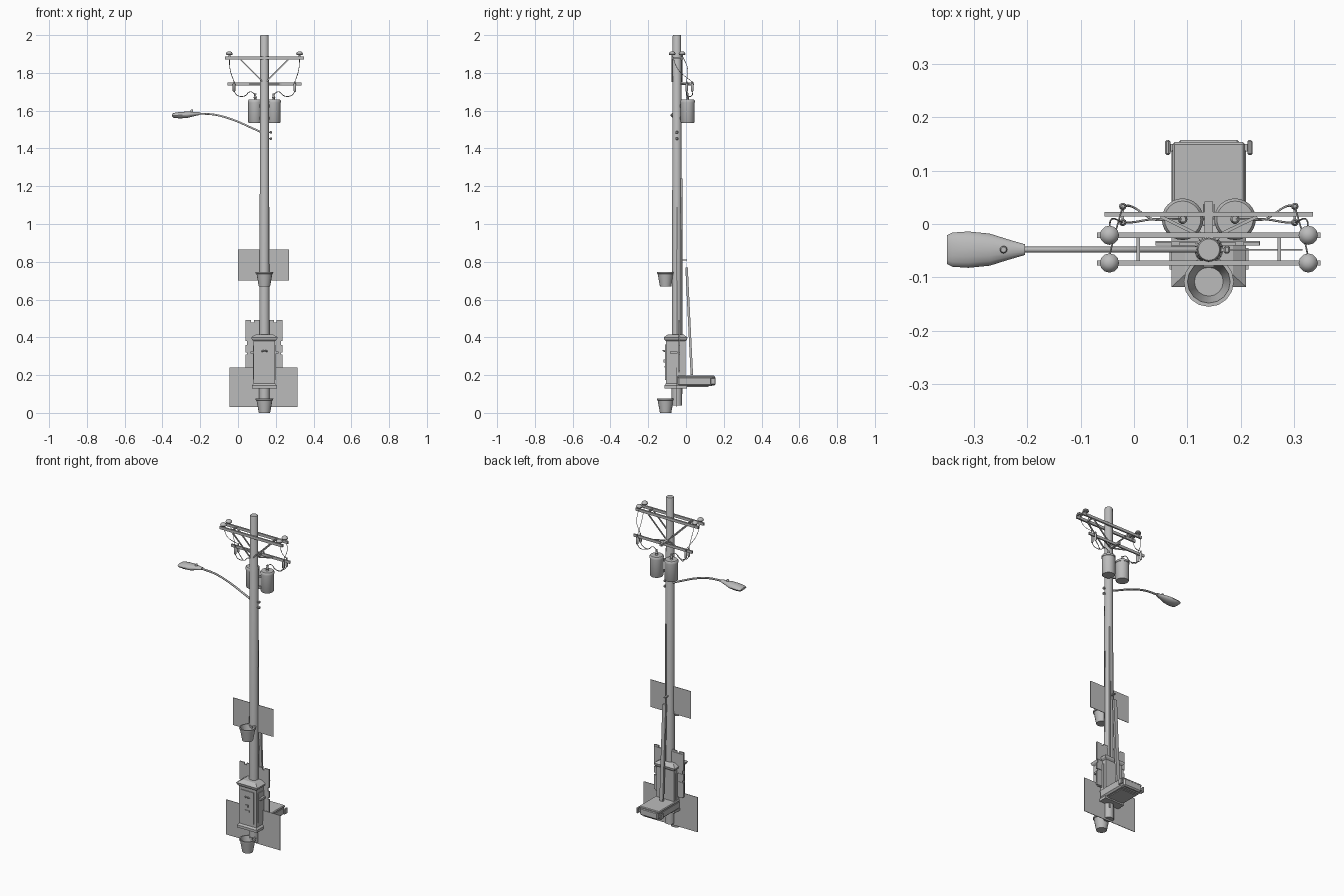
import bpy, bmesh, math
from mathutils import Vector, Matrix

if "Cube" in bpy.data.objects:
    bpy.data.objects.remove(bpy.data.objects["Cube"])

grey = bpy.data.materials.new("plain_grey")
grey.use_nodes = True
COLOUR = (0.5, 0.5, 0.5, 1)
grey.diffuse_color = COLOUR
grey.node_tree.nodes["Principled BSDF"].inputs["Base Color"].default_value = COLOUR

PX, PY = 0.14, -0.048      # pole axis
SIDES = (-1, 1)


def finish(name, bm, smooth=False):
    bmesh.ops.recalc_face_normals(bm, faces=bm.faces)
    me = bpy.data.meshes.new(name)
    bm.to_mesh(me)
    bm.free()
    me.materials.append(grey)
    ob = bpy.data.objects.new(name, me)
    bpy.context.collection.objects.link(ob)
    if smooth:
        bpy.ops.object.select_all(action='DESELECT')
        ob.select_set(True)
        bpy.context.view_layer.objects.active = ob
        bpy.ops.object.shade_smooth_by_angle(angle=math.radians(40))
    return ob


def box(name, centre, size, bevel=0):
    bm = bmesh.new()
    bmesh.ops.create_cube(bm, size=1, matrix=Matrix.Translation(centre) @ Matrix.Diagonal((*size, 1)))
    if bevel:
        bmesh.ops.bevel(bm, geom=bm.edges[:], offset=bevel, segments=1, affect='EDGES')
    return finish(name, bm)


def bar(name, a, b, width, depth):
    """Rectangular bar between two points."""
    a, b = Vector(a), Vector(b)
    d = b - a
    rot = d.to_track_quat('Z', 'Y').to_matrix().to_4x4()
    bm = bmesh.new()
    bmesh.ops.create_cube(bm, size=1, matrix=Matrix.Translation((a + b) / 2) @ rot
                          @ Matrix.Diagonal((width, depth, d.length, 1)))
    return finish(name, bm)


def loft(name, rings, smooth=True):
    """Skin rings of equal point count, capping both ends."""
    bm = bmesh.new()
    loops = [[bm.verts.new(p) for p in ring] for ring in rings]
    n = len(loops[0])
    for lo, hi in zip(loops, loops[1:]):
        for i in range(n):
            j = (i + 1) % n
            bm.faces.new((lo[i], lo[j], hi[j], hi[i]))
    bm.faces.new(loops[0])
    bm.faces.new(loops[-1])
    return finish(name, bm, smooth)


def turned(name, x, y, profile, n=20):
    """Lathe a (radius, z) profile about a vertical axis."""
    angles = [2 * math.pi * i / n for i in range(n)]
    return loft(name, [[(x + r * math.cos(t), y + r * math.sin(t), z) for t in angles]
                       for r, z in profile])


def tube(name, points, radius, smooth_path=True):
    cu = bpy.data.curves.new(name, 'CURVE')
    cu.dimensions = '3D'
    cu.bevel_depth, cu.bevel_resolution, cu.resolution_u = radius, 1, 6
    cu.use_fill_caps = True
    sp = cu.splines.new('BEZIER')
    sp.bezier_points.add(len(points) - 1)
    for bp, p in zip(sp.bezier_points, points):
        bp.co = p
        bp.handle_left_type = bp.handle_right_type = 'AUTO' if smooth_path else 'VECTOR'
    cu.materials.append(grey)
    ob = bpy.data.objects.new(name, cu)
    bpy.context.collection.objects.link(ob)
    bpy.ops.object.select_all(action='DESELECT')
    ob.select_set(True)
    bpy.context.view_layer.objects.active = ob
    bpy.ops.object.convert(target='MESH')
    return ob


# Main pole, conduit and leaning plank
turned("pole", PX, PY, [(0.028, 0.04), (0.0225, 1.995), (0.02, 2)], 24)
tube("conduit", [(PX + 0.012, -0.022, 0.1), (PX + 0.012, -0.024, 1.24)], 0.005, False)
tube("side_cable", [(PX + 0.024, PY, 0.4), (PX + 0.024, PY, 1.09)], 0.004, False)
bar("leaning_plank", (PX, 0.031, 0.2), (PX, 0.003, 0.77), 0.022, 0.013)
box("plank_hook", (PX, -0.012, 0.81), (0.012, 0.035, 0.006))

# Upper double crossarm with spacers and insulators
for k, y in enumerate((-0.021, -0.073)):
    box(f"upper_crossarm_{k}", (PX, y, 1.88), (0.418, 0.01, 0.016))
    for s in SIDES:
        x = PX + s * 0.186
        turned(f"insulator_{k}_{s}", x, y, [(0.005, 1.885), (0.005, 1.896), (0.016, 1.896), (0.018, 1.901),
                                            (0.014, 1.909), (0.006, 1.914)], 12)
        bar(f"arm_brace_{k}_{s}", (PX + s * 0.13, y, 1.875), (PX + s * 0.01, y, 1.755), 0.006, 0.006)
for s in SIDES:
    box(f"arm_spacer_{s}", (PX + s * 0.132, -0.047, 1.88), (0.007, 0.05, 0.008))

# Lower crossarm with fuse holders
box("lower_crossarm", (PX, 0.018, 1.742), (0.39, 0.008, 0.016))
box("lower_arm_mount", (PX, 0.0, 1.742), (0.016, 0.085, 0.014))
for s in SIDES:
    bar(f"lower_brace_{s}", (PX + s * 0.09, 0.014, 1.742), (PX + s * 0.01, -0.025, 1.742), 0.006, 0.006)
    for k, y in enumerate((0.003, 0.033)):
        x = PX + s * 0.161
        turned(f"fuse_holder_{k}_{s}", x, y, [(0.003, 1.70), (0.007, 1.705), (0.007, 1.74),
                                              (0.004, 1.745), (0.004, 1.755)], 10)
    box(f"fuse_bracket_{s}", (PX + s * 0.161, 0.018, 1.735), (0.005, 0.036, 0.005))

# Transformers with bushings, bracket and wires
for s in SIDES:
    x, y = PX + s * 0.049, 0.009
    turned(f"transformer_{s}", x, y, [(0.034, 1.535), (0.037, 1.54), (0.037, 1.642), (0.039, 1.643),
                                      (0.039, 1.652), (0.034, 1.658)], 24)
    turned(f"bushing_{s}", x, y, [(0.009, 1.655), (0.006, 1.665), (0.009, 1.67),
                                  (0.005, 1.68), (0.006, 1.69)], 10)
    for z in (1.56, 1.625):
        bar(f"transformer_bracket_{s}", (PX, PY + 0.01, z), (x, y, z), 0.012, 0.014)
    for k, y0 in enumerate((-0.073, -0.021)):
        fx, fy = PX + s * 0.161, (0.033, 0.003)[k]
        tube(f"drop_wire_{k}_{s}", [(PX + s * 0.186, y0, 1.895), (PX + s * 0.182, y0 + 0.03, 1.82),
                                    (fx, fy, 1.752)], 0.0015)
        tube(f"feed_wire_{k}_{s}", [(fx, fy, 1.703), (PX + s * 0.145, fy, 1.682), (PX + s * 0.105, y, 1.678),
                                    (PX + s * 0.075, y, 1.7), (x, y, 1.687)], 0.002)

# Street lamp
tube("lamp_arm", [(PX, PY, 1.478), (0.07, PY, 1.51), (-0.03, PY, 1.553), (-0.12, PY, 1.578),
                  (-0.21, PY, 1.585)], 0.0055)
angles = [2 * math.pi * i / 16 for i in range(16)]
sections = [(-0.35, 0.027, 1.576, 0.006), (-0.34, 0.032, 1.575, 0.013), (-0.31, 0.034, 1.576, 0.017),
            (-0.27, 0.03, 1.578, 0.017), (-0.235, 0.019, 1.582, 0.012), (-0.204, 0.01, 1.585, 0.008)]
loft("lamp_head", [[(x, PY + w * math.cos(t), z + h * math.sin(t)) for t in angles] for x, w, z, h in sections])
turned("lamp_sensor", -0.244, PY, [(0.007, 1.585), (0.007, 1.602), (0.005, 1.605)], 12)
for k, z in enumerate((1.485, 1.452)):
    box(f"pole_bolt_rod_{k}", (PX + 0.012, PY, z), (0.05, 0.006, 0.006))
    box(f"pole_bolt_{k}", (PX + 0.034, PY, z), (0.012, 0.014, 0.014), 0.003)

# Flat posters
box("upper_poster", (0.135, PY, 0.783), (0.27, 0.003, 0.165))
box("lower_poster", (0.135, PY, 0.135), (0.36, 0.003, 0.21))

# Torn notice board behind the cabinet
box("notice_board", (0.138, -0.037, 0.34), (0.18, 0.007, 0.25))
for k, (z, h) in enumerate(((0.43, 0.11), (0.34, 0.05), (0.265, 0.1))):
    box(f"notice_strip_{k}", (0.138, -0.036, z), (0.196, 0.009, h - 0.012))
for k, x in enumerate((0.055, 0.1, 0.175, 0.22)):
    box(f"torn_edge_{k}", (x, -0.037, 0.478), (0.03, 0.007, 0.025))

# Cabinet round the pole, with flared base and cap
CY = -0.055
levels = [(0.13, 0.066, 0.06), (0.145, 0.066, 0.06), (0.155, 0.057, 0.052), (0.38, 0.057, 0.052),
          (0.388, 0.066, 0.06), (0.4, 0.07, 0.063), (0.416, 0.045, 0.04)]
loft("cabinet", [[(PX + sx * hx, CY + sy * hy, z) for sx, sy in ((-1, -1), (1, -1), (1, 1), (-1, 1))]
                 for z, hx, hy in levels], False)
front = CY - 0.054
box("cabinet_door", (PX, front, 0.268), (0.085, 0.006, 0.19))
box("cabinet_slot", (PX, front - 0.003, 0.245), (0.03, 0.006, 0.008))
box("cabinet_lock", (PX, front - 0.004, 0.275), (0.014, 0.01, 0.014))
tube("cabinet_handle", [(PX - 0.015, front, 0.325), (PX, front - 0.012, 0.33), (PX + 0.015, front, 0.325)], 0.004)
for s in SIDES:
    box(f"cabinet_side_panel_{s}", (PX + s * 0.058, CY, 0.268), (0.005, 0.07, 0.18))
    box(f"cabinet_side_latch_{s}", (PX + s * 0.066, CY - 0.01, 0.32), (0.016, 0.04, 0.012))

# Box sticking out at the back, with hinge knobs
box("rear_box", (PX, 0.05, 0.168), (0.14, 0.19, 0.052), 0.009)
box("rear_box_lid", (PX, 0.053, 0.19), (0.136, 0.2, 0.014), 0.004)
box("rear_box_end", (PX, 0.146, 0.168), (0.12, 0.022, 0.046), 0.007)
box("rear_box_underside", (PX, 0.06, 0.142), (0.1, 0.12, 0.008))
for s in SIDES:
    box(f"rear_knob_stem_{s}", (PX + s * 0.07, 0.143, 0.168), (0.016, 0.014, 0.016))
    box(f"rear_knob_{s}", (PX + s * 0.077, 0.143, 0.168), (0.01, 0.028, 0.034), 0.003)

# Open tapered buckets on the front
for name, z in (("upper_bucket", 0.67), ("lower_bucket", 0.0)):
    turned(name, PX, -0.108, [(0.03, z), (0.042, z + 0.066), (0.046, z + 0.068), (0.047, z + 0.077),
                              (0.04, z + 0.077), (0.027, z + 0.008)], 16)
    box(name + "_bracket", (PX, -0.07, z + 0.066), (0.02, 0.02, 0.012))
